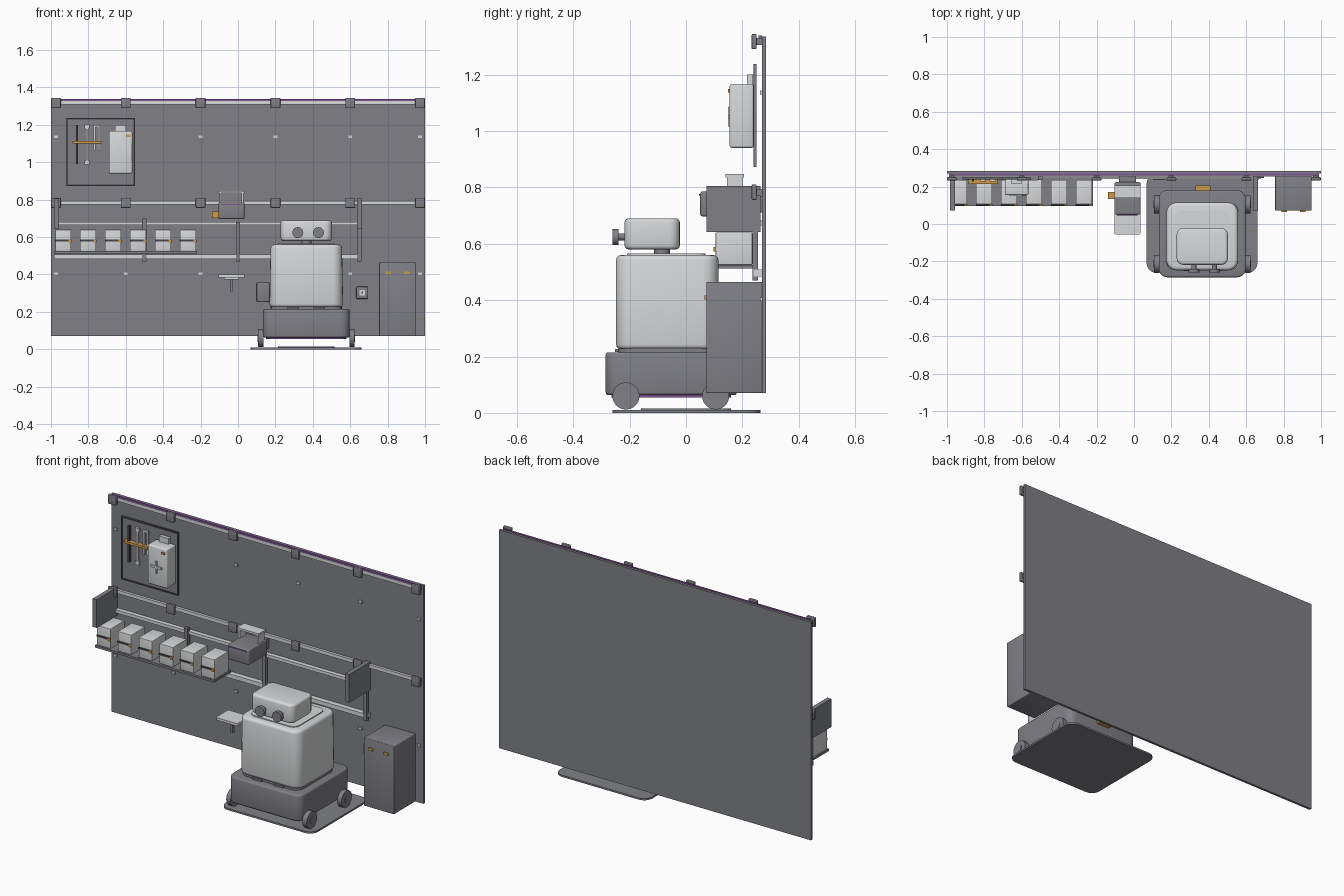
import bpy, bmesh, math
from mathutils import Matrix

if "Cube" in bpy.data.objects:
    bpy.data.objects.remove(bpy.data.objects["Cube"])


def material(name, rgb):
    m = bpy.data.materials.new(name)
    m.diffuse_color = (*rgb, 1)
    m.use_nodes = True
    m.node_tree.nodes["Principled BSDF"].inputs["Base Color"].default_value = m.diffuse_color
    return m


DARK = material("slate grey", (0.215, 0.217, 0.24))
LIGHT = material("pale grey", (0.68, 0.69, 0.70))
BLACK = material("charcoal", (0.06, 0.06, 0.07))
ORANGE = material("amber", (0.62, 0.33, 0.07))
PURPLE = material("violet", (0.22, 0.09, 0.32))


def finish(bm, name, mat, smooth=False):
    bmesh.ops.recalc_face_normals(bm, faces=bm.faces)
    me = bpy.data.meshes.new(name)
    bm.to_mesh(me)
    bm.free()
    me.materials.append(mat)
    ob = bpy.data.objects.new(name, me)
    bpy.context.collection.objects.link(ob)
    if smooth:
        bpy.ops.object.select_all(action='DESELECT')
        ob.select_set(True)
        bpy.context.view_layer.objects.active = ob
        bpy.ops.object.shade_smooth_by_angle(angle=math.radians(40))
    return ob


def box(name, x, y, z, mat, corner=0.0, edge=0.0):
    """Box from (min, max) ranges; corner rounds upright edges, edge rounds the rims."""
    bm = bmesh.new()
    bmesh.ops.create_cube(bm, size=1)
    for v in bm.verts:
        v.co = [(r[0] + r[1]) / 2 + c * (r[1] - r[0]) for r, c in zip((x, y, z), v.co)]
    if corner:
        up = [e for e in bm.edges if abs(e.verts[0].co.z - e.verts[1].co.z) > 1e-4]
        bmesh.ops.bevel(bm, geom=up, offset=corner, segments=5, profile=0.5, affect='EDGES')
    if edge:
        rims = [e for e in bm.edges if abs(e.verts[0].co.z - e.verts[1].co.z) < 1e-5] if corner else bm.edges[:]
        bmesh.ops.bevel(bm, geom=rims, offset=edge, segments=3, profile=0.5, affect='EDGES')
    return finish(bm, name, mat, bool(corner or edge))


def cylinder(name, centre, radius, depth, axis, mat, sides=28):
    bm = bmesh.new()
    rot = {'X': Matrix.Rotation(math.pi / 2, 4, 'Y'), 'Y': Matrix.Rotation(math.pi / 2, 4, 'X'),
           'Z': Matrix.Identity(4)}[axis]
    bmesh.ops.create_cone(bm, cap_ends=True, segments=sides, radius1=radius, radius2=radius,
                          depth=depth, matrix=Matrix.Translation(centre) @ rot)
    return finish(bm, name, mat, True)


def around(c, half):
    return (c - half, c + half)


# Wall panel with rails, clamps and bolts
box("wall_panel", (-1, 1), (0.27, 0.284), (0.07, 1.335), DARK)
box("top_rail", (-0.98, 0.98), (0.255, 0.27), (1.308, 1.328), LIGHT)
box("top_rail_strip", (-0.98, 0.98), (0.258, 0.27), (1.328, 1.338), PURPLE)
box("middle_rail", (-0.98, 0.98), (0.255, 0.27), (0.773, 0.793), LIGHT)
for x in (-0.973, -0.6, -0.2, 0.2, 0.6, 0.973):
    for z in (1.317, 0.783):
        box("rail_clamp", around(x, 0.026), (0.233, 0.25), around(z, 0.027), DARK, 0, 0.004)
        box("clamp_neck", around(x, 0.015), (0.249, 0.27), around(z, 0.012), DARK)
    for z in (1.136, 0.403):
        box("wall_bolt", around(x, 0.01), (0.262, 0.271), around(z, 0.007), LIGHT)

# Storage frame: lower rails, posts and end plates
box("upper_shelf_rail", (-0.97, 0.64), (0.245, 0.27), (0.664, 0.682), LIGHT)
box("lower_shelf_rail", (-0.985, 0.66), (0.24, 0.27), (0.484, 0.508), LIGHT)
for x, top in ((-0.5, 0.70), (0.0, 0.68), (0.648, 0.66)):
    box("frame_post", around(x, 0.012), (0.235, 0.255), (0.47, top), DARK)
for x in (-0.97, 0.65):
    box("frame_end_plate", around(x, 0.013), (0.072, 0.265), (0.642, 0.805), DARK)

# Row of parts bins
box("bin_shelf", (-0.985, -0.22), (0.095, 0.25), (0.513, 0.525), DARK)
for i in range(6):
    x = -0.935 + i * 0.1335
    box("parts_bin", around(x, 0.043), (0.105, 0.235), (0.525, 0.64), LIGHT, 0, 0.003)
    box("bin_band", around(x, 0.044), (0.1, 0.106), (0.576, 0.586), BLACK)
    box("bin_tag", (x + 0.03, x + 0.046), (0.097, 0.105), (0.572, 0.588), ORANGE)

# Tool board with raised frame
box("tool_board", (-0.918, -0.552), (0.242, 0.25), (0.872, 1.237), DARK)
for x in (-0.914, -0.556):
    box("board_side_trim", around(x, 0.004), (0.239, 0.246), (0.872, 1.237), BLACK)
for z in (0.876, 1.233):
    box("board_end_trim", (-0.918, -0.552), (0.239, 0.246), around(z, 0.004), BLACK)
box("tool_holder", (-0.885, -0.73), (0.215, 0.243), (1.1, 1.113), ORANGE)
box("dark_file", around(-0.861, 0.006), (0.226, 0.24), (0.99, 1.2), BLACK)
box("wrench_shaft", around(-0.808, 0.006), (0.228, 0.24), (1.0, 1.19), LIGHT)
for z in (0.998, 1.19):
    box("wrench_head", around(-0.808, 0.013), (0.227, 0.24), around(z, 0.011), LIGHT)
for x in (-0.767, -0.743):
    box("plier_arm", around(x, 0.005), (0.228, 0.24), (1.06, 1.2), LIGHT)
box("plier_joint", around(-0.755, 0.014), (0.228, 0.24), (1.188, 1.2), LIGHT)

# Supply case with handle, plus mark and label
box("supply_case", (-0.69, -0.565), (0.155, 0.24), (0.94, 1.167), LIGHT, 0, 0.008)
box("case_handle", around(-0.628, 0.03), (0.217, 0.237), (1.165, 1.2), LIGHT)
box("mark_upright", around(-0.632, 0.006), (0.149, 0.156), (1.015, 1.085), LIGHT)
box("mark_bar", around(-0.632, 0.035), (0.149, 0.156), (1.044, 1.056), LIGHT)
box("case_label", around(-0.587, 0.011), (0.149, 0.156), around(1.142, 0.006), ORANGE)

# Wall dispenser with hoop and side tag
box("dispenser", (-0.105, 0.035), (0.05, 0.225), (0.697, 0.785), DARK, 0.012, 0.008)
box("dispenser_mount", (-0.08, 0.01), (0.22, 0.27), (0.71, 0.77), DARK)
box("dispenser_strip", (-0.09, 0.02), (0.046, 0.052), (0.771, 0.777), PURPLE)
box("dispenser_tag", (-0.138, -0.104), (0.135, 0.17), around(0.72, 0.018), ORANGE)
box("hoop_bar", (-0.105, 0.035), (0.14, 0.205), (0.835, 0.847), LIGHT)
for x in (-0.095, 0.025):
    box("hoop_post", around(x, 0.005), (0.145, 0.2), (0.783, 0.837), LIGHT)

# Small tray on a stem
box("tray", (-0.105, 0.035), (-0.055, 0.06), (0.385, 0.4), LIGHT, 0.008)
box("tray_underside", (-0.075, 0.005), (-0.035, 0.04), (0.373, 0.386), LIGHT)
box("tray_stem", around(-0.035, 0.006), around(0.0, 0.008), (0.31, 0.375), DARK)

# Wall sockets
box("control_box", (0.1, 0.168), (0.235, 0.27), (0.253, 0.357), DARK, 0, 0.006)
box("socket", (0.632, 0.696), (0.245, 0.27), (0.27, 0.335), DARK, 0, 0.005)
box("socket_face", around(0.664, 0.015), (0.24, 0.246), around(0.303, 0.015), LIGHT)
box("socket_core", around(0.664, 0.005), (0.237, 0.241), around(0.303, 0.005), BLACK)

# Cabinet
box("cabinet", (0.755, 0.95), (0.072, 0.27), (0.07, 0.465), DARK, 0, 0.004)
for x in (0.803, 0.902):
    box("cabinet_latch", around(x, 0.014), (0.065, 0.073), around(0.41, 0.007), ORANGE)

# Floor pad
C = 0.365
box("floor_pad", (0.067, 0.66), (-0.26, 0.265), (0, 0.01), DARK, 0.05)
box("pad_plate", around(C, 0.15), (-0.16, 0.16), (0.01, 0.016), DARK, 0.03)

# Robot base and wheels
box("robot_base", around(C, 0.232), (-0.285, 0.18), (0.063, 0.215), DARK, 0.045, 0.01)
box("base_glow", around(C, 0.215), (-0.265, 0.16), (0.055, 0.064), PURPLE, 0.04)
box("charge_contact", around(0.37, 0.04), (0.179, 0.205), (0.12, 0.14), ORANGE)
for side in (-1, 1):
    for y in (-0.213, 0.105):
        x = C + side * 0.244
        cylinder("wheel", (x, y, 0.06), 0.048, 0.028, 'X', DARK)
        cylinder("wheel_hub", (x + side * 0.014, y, 0.06), 0.02, 0.006, 'X', DARK, 16)
    box("front_bumper", around(C + side * 0.07, 0.03), (-0.251, -0.24), (0.216, 0.226), DARK)

# Robot torso, tapered slightly towards the top
box("torso_foot", around(C, 0.19), (-0.24, 0.105), (0.213, 0.232), DARK, 0.05)
torso = box("torso", around(C, 0.197), (-0.248, 0.115), (0.225, 0.56), LIGHT, 0.055, 0.018)
for v in torso.data.vertices:
    k = 1 - 0.03 * (v.co.z - 0.225) / 0.335
    v.co.x = C + (v.co.x - C) * k
box("torso_lid", around(C, 0.15), (-0.21, 0.07), (0.558, 0.565), LIGHT, 0.04)

# Robot neck, head and eyes
cylinder("neck", (C, -0.085, 0.575), 0.028, 0.035, 'Z', DARK)
box("head", around(C, 0.137), (-0.218, -0.022), (0.58, 0.69), LIGHT, 0.035, 0.014)
for x in (0.32, 0.43):
    cylinder("eye_stem", (x, -0.228, 0.624), 0.013, 0.03, 'Y', DARK, 16)
    cylinder("eye", (x, -0.25, 0.624), 0.029, 0.02, 'Y', DARK)
